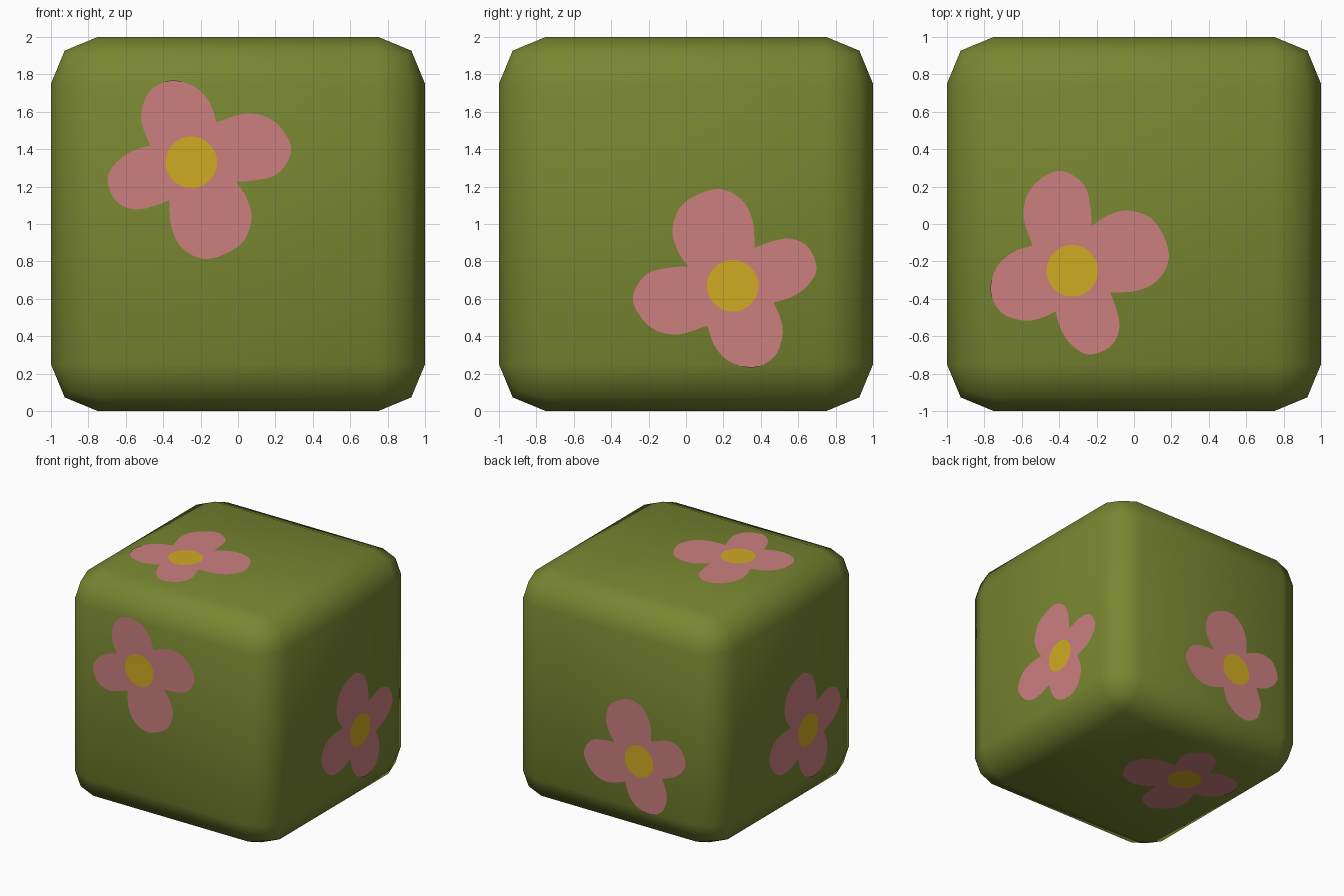
import bpy, bmesh, math
from mathutils import Vector, Matrix

if "Cube" in bpy.data.objects:
    bpy.data.objects.remove(bpy.data.objects["Cube"])


def material(name, rgb):
    m = bpy.data.materials.new(name)
    m.diffuse_color = (*rgb, 1.0)
    m.use_nodes = True
    m.node_tree.nodes["Principled BSDF"].inputs["Base Color"].default_value = m.diffuse_color
    return m


GREEN = material("leaf green", (0.188, 0.238, 0.031))
PINK = material("petal pink", (0.604, 0.212, 0.212))
YELLOW = material("flower centre yellow", (0.631, 0.402, 0.016))

# Rounded cube body
bpy.ops.mesh.primitive_cube_add(size=2, location=(0, 0, 1))
body = bpy.context.object
body.name = "cube_body"
body.data.materials.append(GREEN)
bevel = body.modifiers.new("rounded edges", 'BEVEL')
bevel.width = 0.25
bevel.segments = 2
bpy.ops.object.shade_smooth()

# Petal outlines in face coordinates (each runs from notch to notch)
CENTRE = Vector((-0.25, 0.33))
PETALS = [
    [(-.468, .42), (-.505, .505), (-.516, .596), (-.473, .709),
     (-.361, .767), (-.233, .735), (-.152, .65), (-.115, .543)],
    [(-.115, .543), (.045, .591), (.179, .559), (.27, .452),
     (.277, .361), (.206, .265), (.088, .233), (-.013, .227)],
    [(-.013, .227), (.045, .142), (.072, .024), (.013, -.11),
     (-.158, -.187), (-.291, -.136), (-.356, -.019), (-.366, .126)],
    [(-.366, .126), (-.527, .078), (-.644, .115), (-.698, .233),
     (-.655, .324), (-.57, .388), (-.468, .42)],
]


def smooth_path(points, steps=5):
    """Catmull-Rom samples through the points, without the last one."""
    p = [Vector(q) for q in points]
    p = [p[0]] + p + [p[-1]]
    out = []
    for i in range(1, len(p) - 2):
        a, b, c, d = p[i - 1:i + 3]
        for s in range(steps):
            t = s / steps
            out.append(0.5 * (2 * b + (c - a) * t
                              + (2 * a - 5 * b + 4 * c - d) * t * t
                              + (3 * b - a - 3 * c + d) * t ** 3))
    return out


outline = [q for petal in PETALS for q in smooth_path(petal)]
outline.reverse()  # counter-clockwise, facing outward
disc = [CENTRE + 0.138 * Vector((math.cos(k * math.tau / 40), math.sin(k * math.tau / 40)))
        for k in range(40)]


def flower(name, u, v, turn):
    """Painted flower plate on the face spanned by u and v, turned in plane."""
    u, v = Vector(u), Vector(v)
    n = u.cross(v)
    spin = Matrix.Rotation(math.radians(turn), 2)
    bm = bmesh.new()
    for loop, height, mat in ((outline, 1.003, 0), (disc, 1.006, 1)):
        def place(q):
            q = spin @ q
            return bm.verts.new(u * q.x + v * q.y + n * height + Vector((0, 0, 1)))
        hub = place(CENTRE)
        ring = [place(q) for q in loop]
        for a, b in zip(ring, ring[1:] + ring[:1]):
            bm.faces.new((hub, a, b)).material_index = mat
    mesh = bpy.data.meshes.new(name)
    bm.to_mesh(mesh)
    bm.free()
    mesh.materials.append(PINK)
    mesh.materials.append(YELLOW)
    bpy.context.collection.objects.link(bpy.data.objects.new(name, mesh))


# One flower on each side
flower("front_flower", (1, 0, 0), (0, 0, 1), 0)
flower("right_flower", (0, 1, 0), (0, 0, 1), 180)
flower("back_flower", (-1, 0, 0), (0, 0, 1), 180)
flower("left_flower", (0, -1, 0), (0, 0, 1), 180)
flower("top_flower", (1, 0, 0), (0, 1, 0), 90)
flower("bottom_flower", (1, 0, 0), (0, -1, 0), 90)
